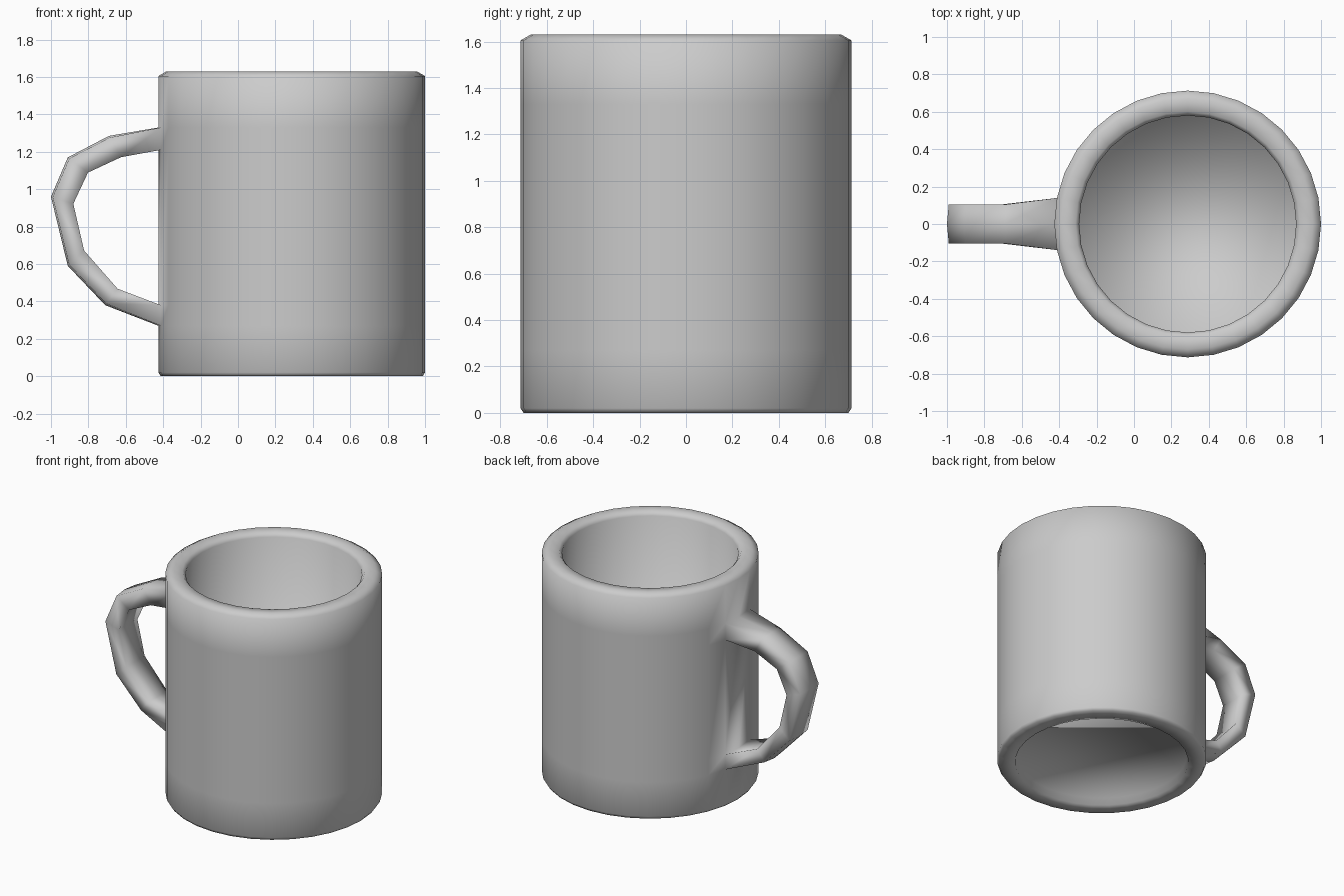
import bpy, bmesh
from math import sin, cos, pi
from mathutils import Vector

if "Cube" in bpy.data.objects:
    bpy.data.objects.remove(bpy.data.objects["Cube"])

N = 32          # sides of the cup
CX = 0.287      # cup axis position in x
bm = bmesh.new()

# Cup profile (radius, z): recessed base, outer wall, bevelled rim, inner wall, floor
profile = [(0.58, 0.05), (0.59, 0.0), (0.70, 0.0), (0.713, 0.02), (0.713, 0.27), (0.713, 0.38),
           (0.713, 1.21), (0.713, 1.33), (0.713, 1.605), (0.67, 1.63),
           (0.60, 1.625), (0.58, 1.60), (0.58, 0.13)]
rings = [[bm.verts.new((CX + r * cos(2 * pi * k / N), r * sin(2 * pi * k / N), z))
          for k in range(N)] for r, z in profile]

# Wall faces, leaving two openings where the handle grows out
LOW, HIGH = 4, 6
for i in range(len(rings) - 1):
    for k in range(N):
        if i in (LOW, HIGH) and k in (15, 16):
            continue
        j = (k + 1) % N
        bm.faces.new((rings[i][k], rings[i][j], rings[i + 1][j], rings[i + 1][k]))
bm.faces.new(rings[0][::-1])
bm.faces.new(rings[-1])

# Handle: pairs of outer and inner points from top to bottom
outer = [(-0.69, 1.285), (-0.91, 1.17), (-1.0, 0.96), (-0.91, 0.59), (-0.71, 0.38)]
inner = [(-0.63, 1.18), (-0.81, 1.095), (-0.89, 0.925), (-0.83, 0.665), (-0.65, 0.46)]


def wall_section(top, bottom, ks):
    return [rings[top][k] for k in ks] + [rings[bottom][k] for k in reversed(ks)]


def handle_section(o, i):
    o, i = Vector((o[0], 0, o[1])), Vector((i[0], 0, i[1]))
    bulge = (o - i).normalized() * 0.01
    ys = (0.105, 0, -0.105)
    pts = [o - (bulge if y else bulge * 0) + Vector((0, y, 0)) for y in ys]
    pts += [i - (bulge if y else bulge * 0) + Vector((0, y, 0)) for y in reversed(ys)]
    return [bm.verts.new(p) for p in pts]


ks = (15, 16, 17)
sections = [wall_section(HIGH + 1, HIGH, ks)]
sections += [handle_section(o, i) for o, i in zip(outer, inner)]
sections.append(wall_section(LOW, LOW + 1, ks))
for a, b in zip(sections, sections[1:]):
    for k in range(6):
        j = (k + 1) % 6
        bm.faces.new((a[k], a[j], b[j], b[k]))

bmesh.ops.recalc_face_normals(bm, faces=bm.faces)
for f in bm.faces:
    f.smooth = True

mesh = bpy.data.meshes.new("mug")
bm.to_mesh(mesh)
bm.free()
mug = bpy.data.objects.new("mug", mesh)
bpy.context.collection.objects.link(mug)
